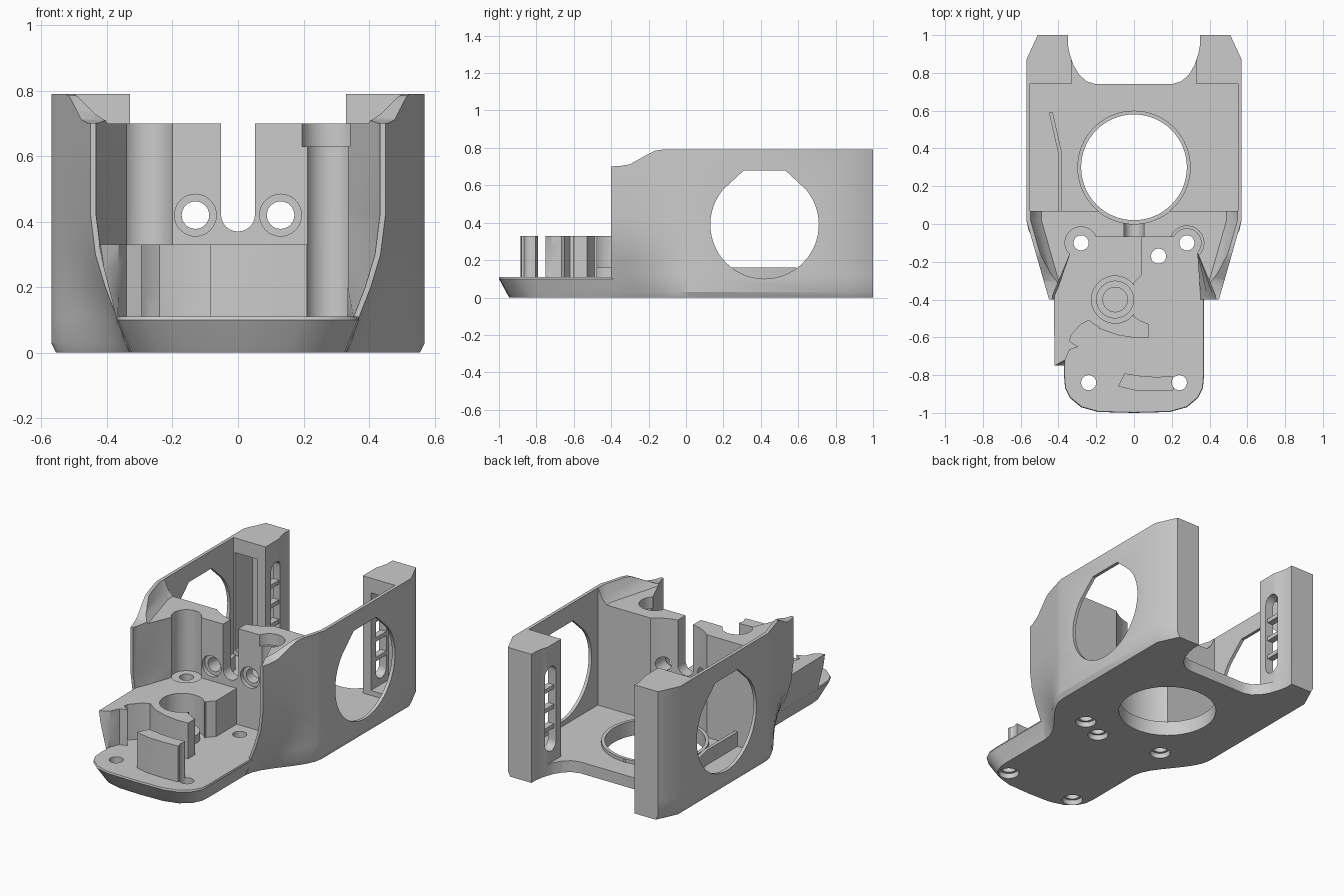
import bpy, bmesh, math

cube = bpy.data.objects.get("Cube")
if cube:
    bpy.data.objects.remove(cube, do_unlink=True)

grey = bpy.data.materials.new("light grey")
grey.use_nodes = True
colour = (0.6, 0.6, 0.6, 1)
grey.diffuse_color = colour
grey.node_tree.nodes["Principled BSDF"].inputs["Base Color"].default_value = colour

AXES = {"x": lambda u, v, w: (w, u, v),
        "y": lambda u, v, w: (u, w, v),
        "z": lambda u, v, w: (u, v, w)}


def loft(name, layers, axis="z"):
    """Solid through matching outlines, each given as (level, points)."""
    bm = bmesh.new()
    rings = [[bm.verts.new(AXES[axis](u, v, w)) for u, v in pts] for w, pts in layers]
    n = len(rings[0])
    bm.faces.new(rings[0][::-1])
    bm.faces.new(rings[-1])
    for a, b in zip(rings, rings[1:]):
        for i in range(n):
            j = (i + 1) % n
            bm.faces.new((a[i], a[j], b[j], b[i]))
    bm.normal_update()
    bmesh.ops.triangulate(bm, faces=bm.faces[:])
    if bm.calc_volume(signed=True) < 0:
        bmesh.ops.reverse_faces(bm, faces=bm.faces[:])
    mesh = bpy.data.meshes.new(name)
    bm.to_mesh(mesh)
    bm.free()
    mesh.materials.append(grey)
    ob = bpy.data.objects.new(name, mesh)
    bpy.context.collection.objects.link(ob)
    return ob


def prism(pts, lo, hi, axis="z"):
    return loft("tool", [(lo, pts), (hi, pts)], axis)


def box(x0, x1, y0, y1, z0, z1):
    return prism([(x0, y0), (x1, y0), (x1, y1), (x0, y1)], z0, z1)


def circle(cx, cy, r, n=48):
    return [(cx + r * math.cos(2 * math.pi * i / n), cy + r * math.sin(2 * math.pi * i / n))
            for i in range(n)]


def capsule(cx, lo, hi, r, n=12):
    """Upright slot outline with round ends."""
    top = [(cx + r * math.cos(math.pi * i / n), hi - r + r * math.sin(math.pi * i / n))
           for i in range(n + 1)]
    return top + [(2 * cx - u, lo + hi - v) for u, v in top]


def mirror(half):
    """Complete a right-half outline symmetrically."""
    return half + [(-x, y) for x, y in reversed(half) if x > 0]


def volume(mesh):
    bm = bmesh.new()
    bm.from_mesh(mesh)
    v = bm.calc_volume(signed=True)
    bm.free()
    return v


def combine(ob, tool, op):
    """Apply a boolean, keeping only a result of plausible volume."""
    before, size = volume(ob.data), volume(tool.data)
    low, high = (0.3 * before, before) if op == "DIFFERENCE" else (before, before + size)
    mod = ob.modifiers.new("bool", "BOOLEAN")
    mod.operation, mod.object = op, tool
    result = None
    for solver in ("EXACT", "MANIFOLD"):
        mod.solver = solver
        bpy.context.view_layer.update()
        graph = bpy.context.evaluated_depsgraph_get()
        mesh = bpy.data.meshes.new_from_object(ob.evaluated_get(graph))
        if low - 1e-4 <= volume(mesh) <= high + 1e-4:
            result = mesh
            break
    ob.modifiers.remove(mod)
    if result:
        ob.data = result
    bpy.data.objects.remove(tool, do_unlink=True)


def cut(tool):
    combine(body, tool, "DIFFERENCE")


def add(tool):
    combine(body, tool, "UNION")


# Outer shell, narrowing toward the front and toward the bottom
def shell(front, side):
    half = [(0, -0.4)]
    for i in range(9):
        t = i / 8
        ease = t * t * (3 - 2 * t)
        k = (front - 0.33) / 0.12
        half.append((front + (side - front) * (k * t + (1 - k) * ease), -0.4 + 0.42 * t))
    return mirror(half + [(side, 0.87), (side - 0.06, 1), (0, 1)])


FRONT = [(0, 0.33), (0.03, 0.345), (0.11, 0.37), (0.2, 0.405), (0.3, 0.435), (0.42, 0.45), (0.79, 0.45)]
body = loft("housing", [(z, shell(w, 0.555 if z == 0 else 0.57)) for z, w in FRONT])

# Sloping front shoulders
cut(prism([(-0.6, 0.9), (-0.6, 0.7), (-0.36, 0.702), (-0.3, 0.712), (-0.2, 0.768),
           (-0.165, 0.785), (-0.13, 0.79), (-0.12, 0.9)], -1, 1, "x"))

# Rear chamber, and the gap between the rear columns
cut(prism(mirror([(0, 0.07), (0.55, 0.07), (0.55, 0.74), (0.33, 0.74), (0.33, 1.1), (0, 1.1)]), 0.07, 1))
cut(prism(mirror([(0, 0.74), (0.2, 0.74), (0.25, 0.755), (0.29, 0.79), (0.32, 0.84),
                  (0.34, 0.9), (0.35, 0.95), (0.35, 1.1), (0, 1.1)]), -0.1, 1.1))


# Front pocket, following the curved cheeks
def pocket(w):
    return mirror([(0, -0.5), (w - 0.01, -0.5), (w - 0.018, -0.38),
                   (0.335, -0.15), (0.29, -0.07), (0, -0.07)])


cut(loft("tool", [(z, pocket(w)) for z, w in FRONT[2:-1] + [(0.9, 0.45)]]))


# Lowered top of the cross wall with sloped sides
def deck(d):
    return mirror([(0, -0.6), (0.45 - d, -0.6), (0.45 - d, -0.4), (0.57 - d, 0.02),
                   (0.57 - d, 0.12), (0, 0.12)])


cut(loft("tool", [(0.7, deck(0.08)), (0.73, deck(0.05)), (0.79, deck(0.022)), (0.9, deck(0.021))]))

# Large side windows with flattened tops
arc = [(0.42 + 0.29 * math.cos(a), 0.39 + 0.29 * math.sin(a))
       for a in [math.radians(140 + 260 * i / 40) for i in range(41)]]
cut(prism(arc + [(0.53, 0.68), (0.31, 0.68)], -1, 1, "x"))

# Column recesses with louvred slots
for s in (-1, 1):
    a, b = sorted((s * 0.385, s * 0.54))
    cut(box(a, b, 0.7, 0.91, 0.1, 0.7))
    a, b = sorted((s * 0.3, s * 0.42))
    cut(prism(capsule(0.84, 0.14, 0.66, 0.05), a, b, "x"))
    a, b = sorted((s * 0.345, s * 0.385))
    for z in (0.26, 0.38, 0.5):
        add(box(a, b, 0.77, 0.91, z, z + 0.025))


# Front plate with rounded nose and undercut edge
def plate(w, nose):
    return mirror([(0, nose), (w - 0.18, nose + 0.005), (w - 0.09, nose + 0.03), (w - 0.03, nose + 0.08),
                   (w - 0.005, nose + 0.13), (w, nose + 0.19), (w, -0.3), (0, -0.3)])


add(loft("tool", [(0, plate(0.33, -0.945)), (0.02, plate(0.338, -0.957)),
                  (0.1, plate(0.37, -1)), (0.11, plate(0.367, -0.997))]))

# Raised block with a flared side fin
block = [(0.04, -0.03), (0.04, -0.27), (0.0, -0.31), (0.0, -0.49), (0.03, -0.51), (0.08, -0.53),
         (0.08, -0.6), (0.0, -0.602), (-0.08, -0.59), (-0.17, -0.56), (-0.24, -0.51), (-0.28, -0.53),
         (-0.335, -0.59), (-0.34, -0.62), (-0.295, -0.65), (-0.34, -0.665), (-0.365, -0.72),
         (-0.42, -0.75), (-0.425, -0.39), (-0.345, -0.15), (-0.3, -0.03)]
add(loft("tool", [(z, [(max(x, -lim), y) for x, y in block])
                  for z, lim in ((0.09, 0.367), (0.18, 0.39), (0.26, 0.41), (0.33, 0.425))]))
cut(prism(circle(-0.1, -0.4, 0.125), 0.11, 0.5))
add(prism(circle(-0.1, -0.4, 0.1), 0.09, 0.16))
cut(prism(circle(-0.1, -0.4, 0.065), 0.11, 0.5))

# Curved post on the front plate
add(prism([(-0.085, -0.86), (-0.05, -0.79), (0.04, -0.805), (0.12, -0.81), (0.205, -0.805),
           (0.21, -0.88), (0.1, -0.885), (0.0, -0.88)], 0.09, 0.33))

# Chamber floor: rear bar, round collar, side ledge
add(box(-0.34, 0.34, 0.64, 0.74, 0.04, 0.1))
add(prism(circle(0, 0.3, 0.3, 64), 0.04, 0.09))
add(prism([(-0.45, 0.59), (-0.43, 0.59), (-0.38, 0.37), (-0.38, 0.05), (-0.4, 0.05), (-0.4, 0.37)], 0.05, 0.16))

# Round bore through the floor and the back of the cross wall
cut(prism(circle(0, 0.3, 0.3, 64), 0.09, 1))
cut(prism(circle(0, 0.3, 0.28, 64), -0.1, 0.5))

# Cross wall: clips, central slot, screw holes
for s in (-1, 1):
    a, b = sorted((s * 0.05, s * 0.16))
    add(box(a, b, -0.03, 0.065, 0.61, 0.7))
cut(prism(capsule(0, 0.37, 1, 0.052), -0.3, 0.1, "y"))
for x in (-0.13, 0.13):
    cut(prism(circle(x, 0.42, 0.042, 32), -0.3, 0.1, "y"))
    cut(prism(circle(x, 0.42, 0.064, 32), -0.2, -0.045, "y"))

# Vertical screw channels
cut(prism(circle(-0.28, -0.1, 0.085, 40), 0.325, 1))
cut(prism(circle(0.28, -0.1, 0.075, 40), 0.11, 1))
cut(prism(circle(0.28, -0.1, 0.09, 40), 0.63, 1))

# Plate screw holes, countersunk underneath
for x, y in ((-0.28, -0.1), (0.28, -0.1), (0.13, -0.17), (-0.24, -0.84), (0.24, -0.84)):
    cut(prism(circle(x, y, 0.04, 32), -0.1, 0.35))
    cut(loft("tool", [(-0.01, circle(x, y, 0.06, 32)), (0.03, circle(x, y, 0.055, 32))]))

# Smooth curved surfaces, keep edges crisp
bpy.ops.object.select_all(action="DESELECT")
body.select_set(True)
bpy.context.view_layer.objects.active = body
bpy.ops.object.shade_smooth_by_angle(angle=math.radians(25))
